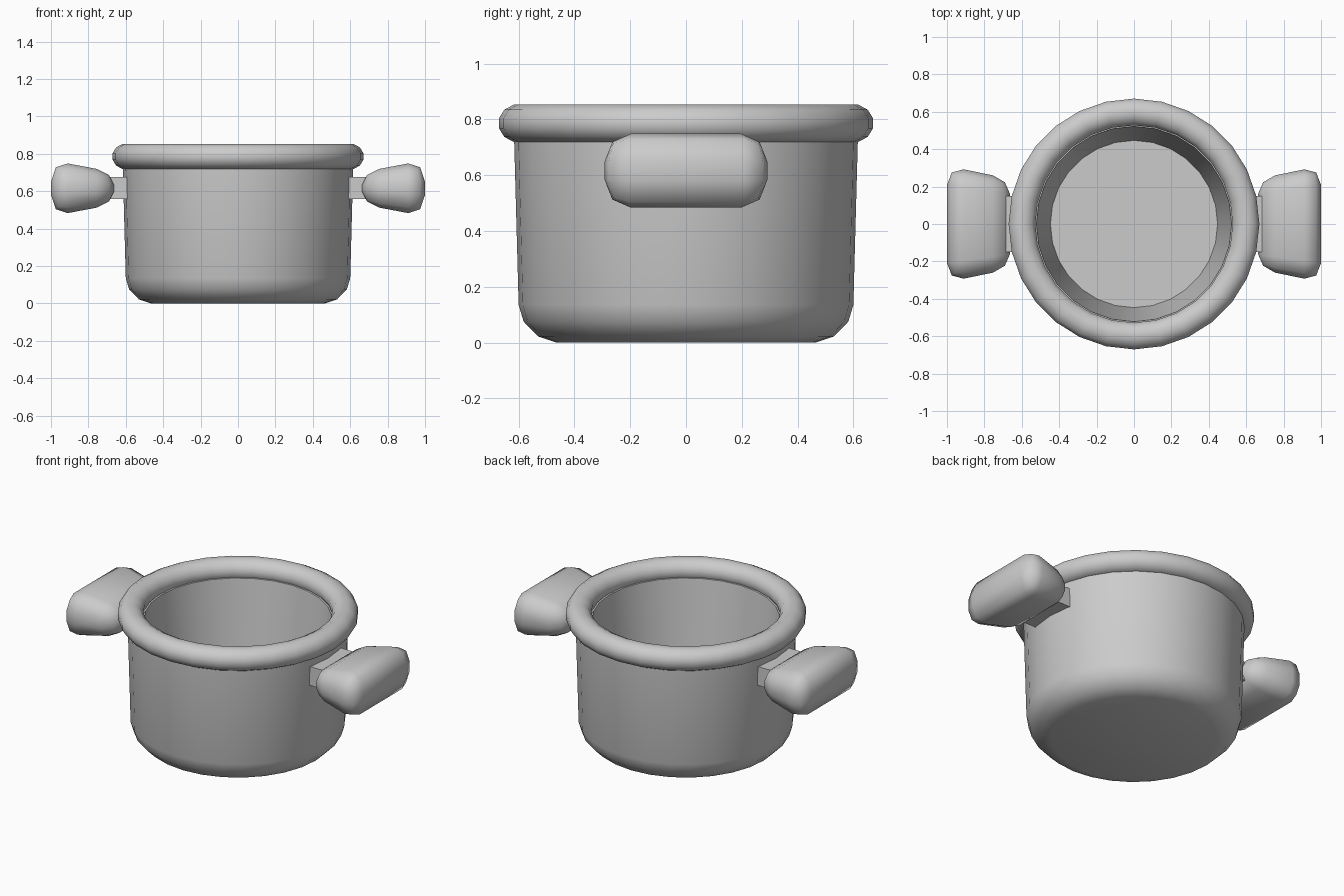
import bpy, bmesh, math
from mathutils import Matrix, Vector

SIDES = 28

cube = bpy.data.objects.get("Cube")
if cube:
    bpy.data.objects.remove(cube, do_unlink=True)

metal = bpy.data.materials.new("plain grey")
metal.use_nodes = True
GREY = (0.6, 0.6, 0.6, 1)
metal.diffuse_color = GREY
metal.node_tree.nodes["Principled BSDF"].inputs["Base Color"].default_value = GREY


def finish(name, bm, angle=40):
    bmesh.ops.recalc_face_normals(bm, faces=bm.faces)
    mesh = bpy.data.meshes.new(name)
    bm.to_mesh(mesh)
    bm.free()
    obj = bpy.data.objects.new(name, mesh)
    bpy.context.collection.objects.link(obj)
    mesh.materials.append(metal)
    bpy.ops.object.select_all(action="DESELECT")
    obj.select_set(True)
    bpy.context.view_layer.objects.active = obj
    bpy.ops.object.shade_smooth_by_angle(angle=math.radians(angle))
    return obj


def lathe(name, profile, closed=False):
    """Spin a (radius, height) profile around z; open ends are capped."""
    bm = bmesh.new()
    rings = []
    for r, z in profile:
        steps = [math.tau * i / SIDES for i in range(SIDES)]
        rings.append([bm.verts.new((r * math.sin(a), r * math.cos(a), z)) for a in steps])
    pairs = list(zip(rings, rings[1:]))
    if closed:
        pairs.append((rings[-1], rings[0]))
    else:
        bm.faces.new(rings[0])
        bm.faces.new(rings[-1])
    for low, high in pairs:
        for i in range(SIDES):
            j = (i + 1) % SIDES
            bm.faces.new((low[i], low[j], high[j], high[i]))
    return finish(name, bm)


def box(center, size):
    bm = bmesh.new()
    bmesh.ops.create_cube(bm, size=1, matrix=Matrix.Translation(center) @ Matrix.Diagonal((*size, 1)))
    return bm


# Pot body: rounded base, outer wall, inner wall down to the floor
lathe("pot_body", [(0.465, 0), (0.53, 0.022), (0.582, 0.075), (0.6, 0.135),
                   (0.617, 0.76), (0.522, 0.76), (0.447, 0.08)])

# Rolled rim
rim = []
for i in range(12):
    a = math.tau * (i + 0.5) / 12
    rim.append((0.599 + 0.074 * math.cos(a), 0.786 + 0.069 * math.sin(a)))
lathe("rolled_rim", rim, closed=True)

# Handles: a bracket and a rounded grip that widens outwards
for side, x_dir in (("left", 1), ("right", -1)):
    finish(side + "_bracket", box(Vector((x_dir * 0.64, 0, 0.617)), (0.13, 0.3, 0.116)))

    bm = box(Vector((0, 0, 0)), (0.336, 0.552, 0.236))
    bmesh.ops.bevel(bm, geom=bm.edges[:], offset=0.09, segments=2,
                    profile=0.5, affect="EDGES")
    for v in bm.verts:
        x, y, z = v.co
        v.co = (x_dir * (x + 0.832), y * (1 + 0.75 * x), z * (1 + 1.6 * x) + 0.616)
    finish(side + "_grip", bm, 60)
